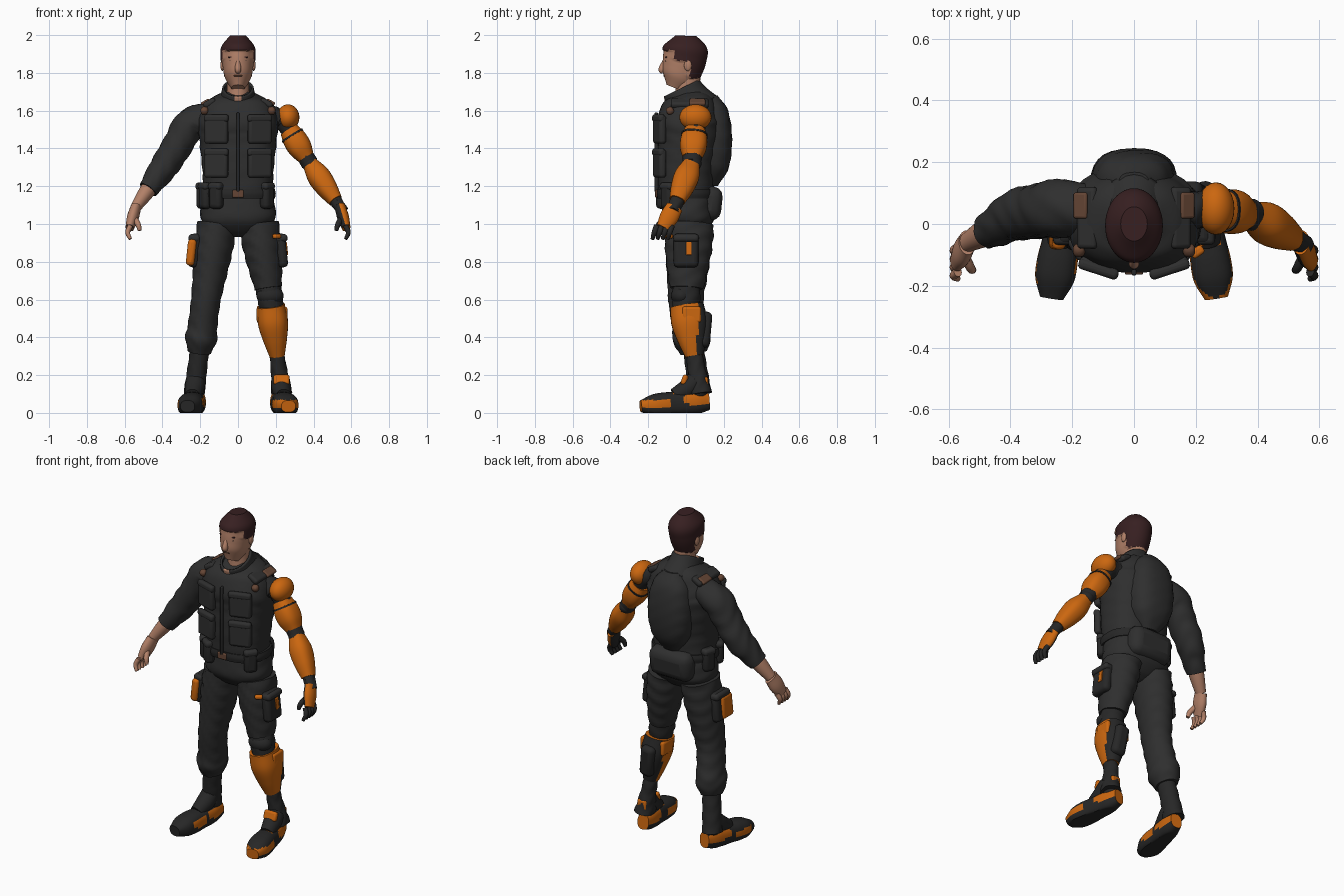
import bpy, bmesh, math
from mathutils import Vector, Matrix, Euler

cube = bpy.data.objects.get("Cube")
if cube:
    bpy.data.objects.remove(cube, do_unlink=True)
made = []

def material(name, *colour):
    m = bpy.data.materials.new(name)
    m.use_nodes = True
    m.diffuse_color = (*colour, 1)
    m.node_tree.nodes["Principled BSDF"].inputs["Base Color"].default_value = (*colour, 1)
    return m

CLOTH = material("charcoal cloth", .028, .028, .028)
GEAR = material("dark gear", .02, .02, .02)
ORANGE = material("orange plating", .6, .135, .005)
SKIN = material("skin", .45, .22, .14)
HAIR = material("dark brown hair", .038, .014, .015)
BROWN = material("brown leather", .13, .06, .035)

# Joints of the left side of the body
HIP, KNEE, ANKLE = Vector((.11, .02, 1)), Vector((.17, 0, .6)), Vector((.22, .06, .2))
SHOULDER, ELBOW = Vector((.25, .05, 1.53)), Vector((.38, .03, 1.32))
WRIST, KNUCKLE = Vector((.54, -.06, 1.09)), Vector((.57, -.115, .99))
HEEL, TOE = Vector((.21, .12, .06)), Vector((.267, -.24, .035))
SIDES = (("left", 1), ("right", -1))

def line(start, end, count, first=0.0, last=1.0):
    """Evenly spaced points on the line through two joints."""
    return [start.lerp(end, first + (last - first) * i / (count - 1)) for i in range(count)]

def column(y, *heights):
    return [Vector((0, y, z)) for z in heights]

def mirrored(points, sx):
    return [Vector((p.x * sx, p.y, p.z)) for p in points]

def finish(name, bm, mats, rule=None):
    """Turn a bmesh into an object, colouring its faces by a rule on their centres."""
    bmesh.ops.recalc_face_normals(bm, faces=bm.faces)
    bm.normal_update()
    if rule:
        for face in bm.faces:
            face.material_index = int(rule(face.calc_center_median(), face.normal))
    mesh = bpy.data.meshes.new(name)
    bm.to_mesh(mesh)
    bm.free()
    for mat in mats:
        mesh.materials.append(mat)
    obj = bpy.data.objects.new(name, mesh)
    bpy.context.collection.objects.link(obj)
    made.append(obj)
    return obj

def curve_through(values, steps):
    """Smoothly interpolate a list of vectors."""
    s = [values[0] * 2 - values[1], *values, values[-1] * 2 - values[-2]]
    result = []
    for a, b, c, d in zip(s, s[1:], s[2:], s[3:]):
        for t in (k / steps for k in range(steps)):
            cubic, square = b * 3 - a - c * 3 + d, a * 2 - b * 5 + c * 4 - d
            result.append(b + ((c - a) * t + square * t ** 2 + cubic * t ** 3) / 2)
    return result + [values[-1]]

def loft(name, points, radii, *mats, rule=None, depth=1.1, taper=0.0, power=2.0, folds=0.0,
         sides=28, steps=6, capped=True):
    """Skin rounded rings along a path; depth is the ring's depth over its width."""
    path = curve_through([Vector((*p, r)) for p, r in zip(points, radii)], steps)
    centres = [Vector(p[:3]) for p in path]
    bm = bmesh.new()
    rings = []
    for i, centre in enumerate(centres):
        along = (centres[min(i + 1, len(path) - 1)] - centres[max(i - 1, 0)]).normalized()
        u = Vector((1, 0, 0))
        u = (u - along * along.dot(u)).normalized()
        v = along.cross(u) * (depth + taper * i / len(path))
        ring = []
        for angle in (math.tau * k / sides for k in range(sides)):
            ca, sa = math.cos(angle), math.sin(angle)
            crease = math.sin(75 * centre.z + 3 * math.sin(2 * angle) + 3 * ca)
            x = math.copysign(abs(ca) ** (2 / power), ca)
            y = math.copysign(abs(sa) ** (2 / power), sa)
            co = centre + (u * x + v * y) * path[i][3] * (1 + folds * crease)
            co.z = max(co.z, 0)
            ring.append(bm.verts.new(co))
        rings.append(ring)
    for low, high in zip(rings, rings[1:]):
        for k in range(sides):
            bm.faces.new((low[k - 1], low[k], high[k], high[k - 1]))
    if capped:
        bm.faces.new(rings[0])
        bm.faces.new(rings[-1])
    return finish(name, bm, mats, rule)

def ball(name, centre, radii, mat):
    bm = bmesh.new()
    matrix = Matrix.Translation(centre) @ Matrix.Diagonal((*radii, 1))
    bmesh.ops.create_uvsphere(bm, u_segments=24, v_segments=16, radius=1, matrix=matrix)
    finish(name, bm, [mat])

def box(name, centre, size, mat, pitch=0, roll=0, yaw=0):
    turn = Euler([math.radians(angle) for angle in (pitch, roll, yaw)]).to_matrix().to_4x4()
    bm = bmesh.new()
    matrix = Matrix.Translation(centre) @ turn @ Matrix.Diagonal((*size, 1))
    bmesh.ops.create_cube(bm, size=1, matrix=matrix)
    bevel = finish(name, bm, [mat]).modifiers.new("rounded edges", "BEVEL")
    bevel.width, bevel.segments = min(size) * .4, 3

# Head with hair raised above the hairline
def is_hair(c, normal):
    return c.z > (1.92 if c.y < -.055 else 1.865 if c.y < .02 else 1.775)

skull = [Vector((0, -.06 * (1 - p.z) ** 2, 1.72 + .27 * p.z)) for p in column(0, 0, .2, .4, .6, .8, 1)]
head = loft("head", skull, (.035, .068, .08, .085, .082, .04), SKIN, HAIR, rule=is_hair,
            depth=1.32, sides=40, steps=9)
hair = {i for p in head.data.polygons if p.material_index for i in p.vertices}
for i, push in [(i, head.data.vertices[i].normal * .007) for i in hair]:
    head.data.vertices[i].co += push
loft("neck", column(.01, 1.58, 1.7, 1.8), (.07, .06, .06), SKIN)
loft("nose", [Vector((0, -.105, 1.88)), Vector((0, -.127, 1.82)), Vector((0, -.118, 1.81))],
     (.008, .017, .012), SKIN)
box("mouth", (0, -.116, 1.785), (.045, .008, .006), BROWN)
for side, sx in SIDES:
    ball(side + "_ear", (.083 * sx, .01, 1.84), (.01, .02, .03), SKIN)
    ball(side + "_eye", (.033 * sx, -.106, 1.864), (.012, .005, .005), GEAR)
    box(side + "_brow", (.034 * sx, -.107, 1.884), (.036, .01, .008), HAIR, yaw=14 * sx)

# Jacket, collar and back bulge
loft("jacket", column(0, 1.14, 1.3) + column(.015, 1.45, 1.55) + column(.03, 1.65, 1.7),
     (.18, .19, .205, .21, .16, .08), CLOTH, depth=.8, power=2.5, folds=.012, sides=40)
loft("back_bulge", column(.125, 1.2, 1.3, 1.45, 1.6, 1.68), (.05, .12, .14, .115, .05), CLOTH,
     depth=.85, power=2.6, folds=.015)
collar = loft("collar", [Vector((0, .03, 1.61)), Vector((0, 0, 1.67)), Vector((0, -.024, 1.72))],
              (.12, .095, .083), CLOTH, SKIN, depth=1.25, capped=False,
              rule=lambda c, normal: abs(c.x) < .022 and c.y < -.06)
collar.modifiers.new("thickness", "SOLIDIFY").thickness = .012
box("front_zip", (0, -.157, 1.38), (.016, .02, .42), GEAR)
for side, sx in SIDES:
    for row, z in (("chest", 1.5), ("waist", 1.32)):
        box(f"{side}_{row}_pocket", (.115 * sx, -.14, z), (.13, .04, .15), CLOTH, yaw=18 * sx)
        box(f"{side}_{row}_flap", (.115 * sx, -.146, z + .06), (.135, .035, .04), CLOTH, yaw=18 * sx)
    box(side + "_shoulder_strap", (.15 * sx, .02, 1.64), (.07, .2, .035), CLOTH, roll=28 * sx)
    box(side + "_shoulder_patch", (.172 * sx, .06, 1.645), (.05, .085, .02), BROWN, roll=30 * sx)
    box(side + "_front_patch", (.178 * sx, -.085, 1.6), (.04, .04, .04), BROWN, pitch=30)

# Hips, belt and pouches
loft("hips", column(.01, 1.18, 1.1, 1.02, .96, .93), (.18, .195, .195, .13, .06), CLOTH,
     depth=.7, power=2.4, folds=.01)
loft("belt", column(0, 1.135, 1.16, 1.185), (.195, .2, .195), GEAR, depth=.78, power=2.4)
box("belt_buckle", (0, -.156, 1.16), (.06, .015, .04), BROWN)
box("seat_pouch", (0, .125, 1.11), (.28, .13, .18), CLOTH, pitch=-6)
for n, yaw in enumerate((-110, -60, -35, 50)):
    spot = Vector((.2 * math.sin(math.radians(yaw)), -.15 * math.cos(math.radians(yaw)), 1.15))
    box(f"belt_pouch_{n}", spot, (.075, .055, .14), GEAR, yaw=yaw)
    box(f"belt_pouch_flap_{n}", spot + Vector((0, 0, .05)), (.08, .06, .04), CLOTH, yaw=yaw)

# Trousers: full right leg, shortened left leg
loft("right_trouser_leg", mirrored(line(HIP, KNEE, 4) + line(KNEE, ANKLE, 3, .35, .7), -1),
     (.105, .102, .09, .078, .078, .084, .06), CLOTH, depth=1.2, folds=.03)
loft("right_boot_shaft", mirrored(line(KNEE, ANKLE, 3, .6, 1.25), -1), (.05, .052, .056), GEAR, folds=.03)
loft("left_trouser_leg", line(HIP, KNEE, 4, 0, .85), (.105, .103, .09, .072), CLOTH, depth=1.22, folds=.03)
for side, sx in SIDES:
    box(side + "_thigh_pouch", (.23 * sx, 0, .86), (.055, .13, .18), GEAR, roll=-6 * sx)
    box(side + "_thigh_flap", (.232 * sx, 0, .925), (.06, .135, .04), CLOTH, roll=-6 * sx)
box("right_thigh_plate", (-.248, -.03, .85), (.045, .105, .14), ORANGE, roll=6)
box("left_thigh_tab", (.257, .015, .87), (.01, .03, .07), ORANGE, roll=-6)
box("left_hip_tag", (.205, -.09, .935), (.045, .03, .025), ORANGE, yaw=35)

# Mechanical left lower leg
loft("knee_core", line(HIP, KNEE, 3, .7, 1.2), (.06, .068, .06), GEAR, folds=.03)
ball("knee_joint", KNEE + Vector((0, -.025, .02)), (.072, .055, .05), GEAR)
loft("shin_shell", line(KNEE, ANKLE, 4, .08, .75), (.074, .08, .064, .04), ORANGE, GEAR, depth=1.2,
     power=2.4, steps=9, rule=lambda c, normal: c.y > .06)
box("calf_pack", (.19, .1, .44), (.085, .065, .19), GEAR, pitch=-5, roll=-8)
for side, sx in SIDES:
    box(side + "_knee_plate", (.18 + .066 * sx, .03, .52), (.03, .1, .085), ORANGE)
loft("mechanical_ankle", line(KNEE, ANKLE, 3, .7, 1.25), (.038, .044, .056), GEAR, folds=.05)
box("ankle_guard", (.23, -.008, .175), (.085, .03, .055), ORANGE, pitch=-20)
box("heel_guard", (.225, .105, .16), (.06, .025, .06), ORANGE)

# Boots with orange trim
def left_trim(c, normal):
    instep = -.07 < c.y < -.03 and c.z > .1
    return instep or (c.y < -.08 and .027 < c.z < .068) or (c.y > -.01 and .045 < c.z < .1)

def right_trim(c, normal):
    outer = c.x < -.26 and -.19 < c.y < -.06 and .027 < c.z < .065
    inner = c.x > -.215 and -.16 < c.y < -.05 and .035 < c.z < .08
    return outer or inner or (c.y > -.03 and .045 < c.z < .095)

for side, sx, trim in (("left", 1, left_trim), ("right", -1, right_trim)):
    loft(side + "_boot", mirrored(line(HEEL, TOE, 7), sx), (.035, .05, .056, .06, .066, .063, .038),
         GEAR, ORANGE, rule=trim, depth=1.3, taper=-.5, power=2.5, sides=36)
    tongue = [ANKLE + Vector((.005, -.01, -.03)), Vector((.23, .01, .13)), Vector((.24, -.06, .09))]
    loft(side + "_boot_tongue", mirrored(tongue, sx), (.05, .052, .04), GEAR, depth=1)
    ball(side + "_boot_counter", (.222 * sx, .06, .12), (.048, .055, .06), GEAR)

# Right arm: sleeve and bare forearm
sleeve = [Vector((.14, .04, 1.56))] + line(SHOULDER, ELBOW, 3) + line(ELBOW, WRIST, 2, .3, .6)
loft("right_sleeve", mirrored(sleeve, -1), (.08, .085, .08, .076, .066, .052), CLOTH, folds=.035)
loft("right_forearm", mirrored(line(ELBOW, WRIST, 3, .4, 1), -1), (.046, .04, .029), SKIN)

# Left arm: armoured prosthetic
loft("left_arm_core", [Vector((.16, .04, 1.56))] + line(SHOULDER, ELBOW, 2), (.07, .05, .045), GEAR, folds=.04)
ball("shoulder_plate", SHOULDER + Vector((.015, 0, .035)), (.06, .085, .068), ORANGE)
loft("upper_arm_plate", line(SHOULDER, ELBOW, 4, .15, .85), (.05, .064, .063, .045), ORANGE, power=2.5)
loft("upper_arm_seam", line(SHOULDER, ELBOW, 2, .28, .32), (.064, .064), GEAR, power=2.5)
ball("elbow_joint", ELBOW, (.044, .052, .044), GEAR)
loft("forearm_plate", line(ELBOW, WRIST, 4, 0, .85), (.04, .06, .055, .038), ORANGE, power=2.4)
loft("left_wrist", line(ELBOW, WRIST, 2, .8, 1.1), (.034, .03), GEAR, folds=.05)

# Hands
for side, sx, palm, digit in (("left", 1, ORANGE, GEAR), ("right", -1, SKIN, SKIN)):
    loft(side + "_palm", mirrored(line(WRIST, KNUCKLE, 3, 0, 1.1), sx), (.028, .031, .023), palm, digit,
         depth=1.6, rule=lambda c, normal: normal.x * sx < -.3)
    for k in range(4):
        base = KNUCKLE + Vector((0, .027 * (k - 1.5), 0))
        bend = base + Vector((.014, -.012, -.035))
        tip = bend + Vector((-.014, -.01, -.035))
        loft(f"{side}_finger_{k}", mirrored([base, bend, tip], sx), (.014, .013, .009), digit, sides=12)
    thumb = [WRIST.lerp(KNUCKLE, .5), Vector((.53, -.14, 1)), Vector((.52, -.15, .965))]
    loft(side + "_thumb", mirrored(thumb, sx), (.016, .015, .01), digit, sides=12)

# Smooth shading with sharp edges kept
bpy.ops.object.select_all(action="DESELECT")
for obj in made:
    obj.select_set(True)
bpy.context.view_layer.objects.active = made[0]
bpy.ops.object.shade_smooth_by_angle(angle=math.radians(40))
